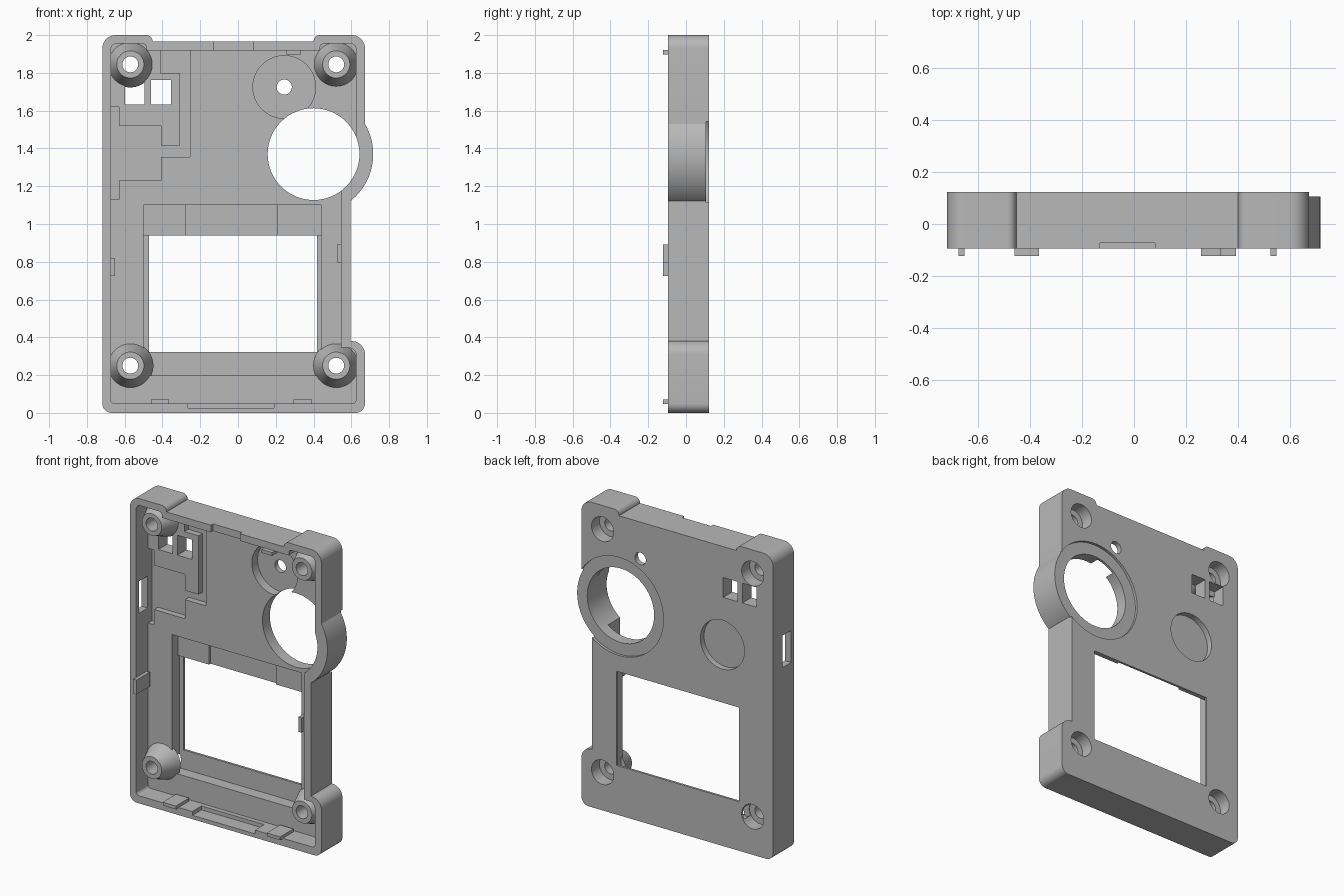
import bpy, bmesh, math
from mathutils import Vector

cube = bpy.data.objects.get("Cube")
if cube:
    bpy.data.objects.remove(cube, do_unlink=True)

FRONT, FLOOR, BACK = -0.095, 0.03, 0.123   # rim, inner face and outer face of the panel
OUT = 0.3                                  # beyond the body, for through cuts

grey = bpy.data.materials.new("plastic_grey")
grey.use_nodes = True
grey.diffuse_color = (0.48, 0.48, 0.48, 1)
grey.node_tree.nodes["Principled BSDF"].inputs["Base Color"].default_value = (0.48, 0.48, 0.48, 1)


def rounded(corners, steps=10):
    """Fillet each (x, z, radius) corner of an outline."""
    pts, n = [], len(corners)
    for i, (x, z, r) in enumerate(corners):
        p = Vector((x, z))
        if r == 0:
            pts.append(p)
            continue
        a = (Vector(corners[i - 1][:2]) - p).normalized()
        b = (Vector(corners[(i + 1) % n][:2]) - p).normalized()
        half = a.angle(b) / 2
        centre = p + (a + b).normalized() * r / math.sin(half)
        start = p + a * r / math.tan(half) - centre
        end = p + b * r / math.tan(half) - centre
        for k in range(steps + 1):
            t = k / steps
            ang = start.angle(end)
            pts.append(centre + (start * math.sin((1 - t) * ang) + end * math.sin(t * ang)) / math.sin(ang))
    return pts


def loft(name, near, far, y0, y1):
    """Solid between two matching outlines at two depths."""
    bm = bmesh.new()
    a = [bm.verts.new((p[0], y0, p[1])) for p in near]
    b = [bm.verts.new((p[0], y1, p[1])) for p in far]
    bm.faces.new(a)
    bm.faces.new(b[::-1])
    for i in range(len(a)):
        j = (i + 1) % len(a)
        bm.faces.new((a[i], b[i], b[j], a[j]))
    bmesh.ops.recalc_face_normals(bm, faces=bm.faces)
    mesh = bpy.data.meshes.new(name)
    bm.to_mesh(mesh)
    bm.free()
    mesh.materials.append(grey)
    obj = bpy.data.objects.new(name, mesh)
    bpy.context.collection.objects.link(obj)
    return obj


def prism(name, pts, y0, y1):
    return loft(name, pts, pts, y0, y1)


def box(name, x0, x1, z0, z1, y0, y1):
    return prism(name, [(x0, z0), (x1, z0), (x1, z1), (x0, z1)], y0, y1)


def circle(x, z, r, n=64):
    return [(x + r * math.cos(math.tau * i / n), z + r * math.sin(math.tau * i / n)) for i in range(n)]


def disc(name, x, z, r, y0, y1):
    return prism(name, circle(x, z, r), y0, y1)


def combine(tool, operation):
    mod = body.modifiers.new(operation, "BOOLEAN")
    mod.operation, mod.solver, mod.object = operation, "EXACT", tool
    bpy.context.view_layer.objects.active = body
    bpy.ops.object.modifier_apply(modifier=mod.name)
    bpy.data.objects.remove(tool, do_unlink=True)


def cut(tool):
    combine(tool, "DIFFERENCE")


def add(tool):
    combine(tool, "UNION")


# Outer body with raised corner ears and the round side bulge
body = prism("case_shell", rounded([
    (-0.718, 0, 0.05), (0.672, 0, 0.05), (0.672, 0.38, 0.07), (0.595, 0.38, 0),
    (0.595, 1.3, 0), (0.672, 1.3, 0), (0.672, 2, 0.07), (0.40, 2, 0.034),
    (0.40, 1.965, 0), (-0.452, 1.965, 0), (-0.452, 2, 0.034), (-0.718, 2, 0.07)]), FRONT, BACK)
LENS = (0.40, 1.37)
add(disc("bulge", *LENS, 0.316, FRONT, 0.11))

# Main cavity, open at the front
cut(prism("cavity", rounded([
    (-0.673, 0.05, 0.02), (0.625, 0.05, 0.02), (0.625, 0.345, 0.04), (0.545, 0.345, 0),
    (0.545, 1.37, 0), (0.625, 1.37, 0), (0.625, 1.955, 0.03), (0.435, 1.955, 0.02),
    (0.435, 1.918, 0), (-0.485, 1.918, 0), (-0.485, 1.955, 0.02), (-0.673, 1.955, 0.03)]),
    -OUT, FLOOR))

# Lens opening with its shallow step on the back
cut(disc("lens_step", *LENS, 0.322, 0.106, OUT))
cut(disc("lens_hole", *LENS, 0.243, -OUT, OUT))

# Round sensor pocket and its pin hole
cut(disc("sensor_pocket", 0.245, 1.725, 0.166, 0, 0.09))
cut(disc("sensor_hole", 0.245, 1.725, 0.04, -OUT, OUT))

# Screen pocket, deeper middle and window
cut(box("screen_pocket", -0.50, 0.44, 0.197, 1.10, 0, 0.092))
cut(box("screen_lower", -0.50, 0.44, 0.197, 0.94, 0.05, 0.108))
cut(box("screen_middle", -0.275, 0.21, 0.90, 1.10, 0.05, 0.108))
cut(box("screen_window", -0.47, 0.417, 0.322, 0.94, -OUT, OUT))

# Connector pocket and wiring channel in the inner face
POCKET = 0.07
cut(prism("connector_pocket", [
    (-0.673, 1.13), (-0.63, 1.13), (-0.63, 1.23), (-0.407, 1.23), (-0.407, 1.355),
    (-0.255, 1.355), (-0.255, 1.918), (-0.41, 1.918), (-0.41, 1.80), (-0.307, 1.80),
    (-0.307, 1.415), (-0.407, 1.415), (-0.407, 1.52), (-0.63, 1.52), (-0.63, 1.62),
    (-0.673, 1.62)], 0, POCKET))
cut(box("side_port", -0.9, -0.6, 1.23, 1.44, -0.065, 0.025))

# Two square button openings
for x in (-0.547, -0.408):
    cut(box("button_hole", x - 0.052, x + 0.052, 1.632, 1.762, -OUT, OUT))

# Round blind finger dish on the back
cut(disc("back_dish", -0.35, 1.32, 0.16, 0.085, OUT))

# Rim notches at the top and bottom
cut(box("top_notch", -0.13, 0.08, 1.90, 2.1, -OUT, -0.073))
cut(box("bottom_notch", -0.265, 0.19, 0.025, 0.06, -OUT, 0.0))

# Tapered screw posts, counterbored from the back
for x in (-0.57, 0.52):
    for z in (0.25, 1.845):
        add(loft("post", circle(x, z, 0.072), circle(x, z, 0.122), -0.08, 0.045))
        cut(disc("counterbore", x, z, 0.08, 0.04, OUT))
        cut(disc("screw_hole", x, z, 0.042, -OUT, OUT))

# Smooth round walls, keep crisp edges
bpy.ops.object.select_all(action="DESELECT")
body.select_set(True)
bpy.context.view_layer.objects.active = body
bpy.ops.object.shade_smooth_by_angle(angle=math.radians(25))

# Snap tabs rising from the inner walls past the rim
TAB = -0.123
box("lower_tab_right", -0.46, -0.365, 0.048, 0.07, TAB, 0.015)
box("lower_tab_left", 0.295, 0.392, 0.048, 0.07, TAB, 0.015)
box("upper_tab", 0.258, 0.333, 1.898, 1.92, TAB, 0.015)
box("side_tab_right", -0.675, -0.651, 0.725, 0.82, TAB, 0.015)
box("side_tab_left", 0.524, 0.547, 0.795, 0.892, TAB, -0.04)
